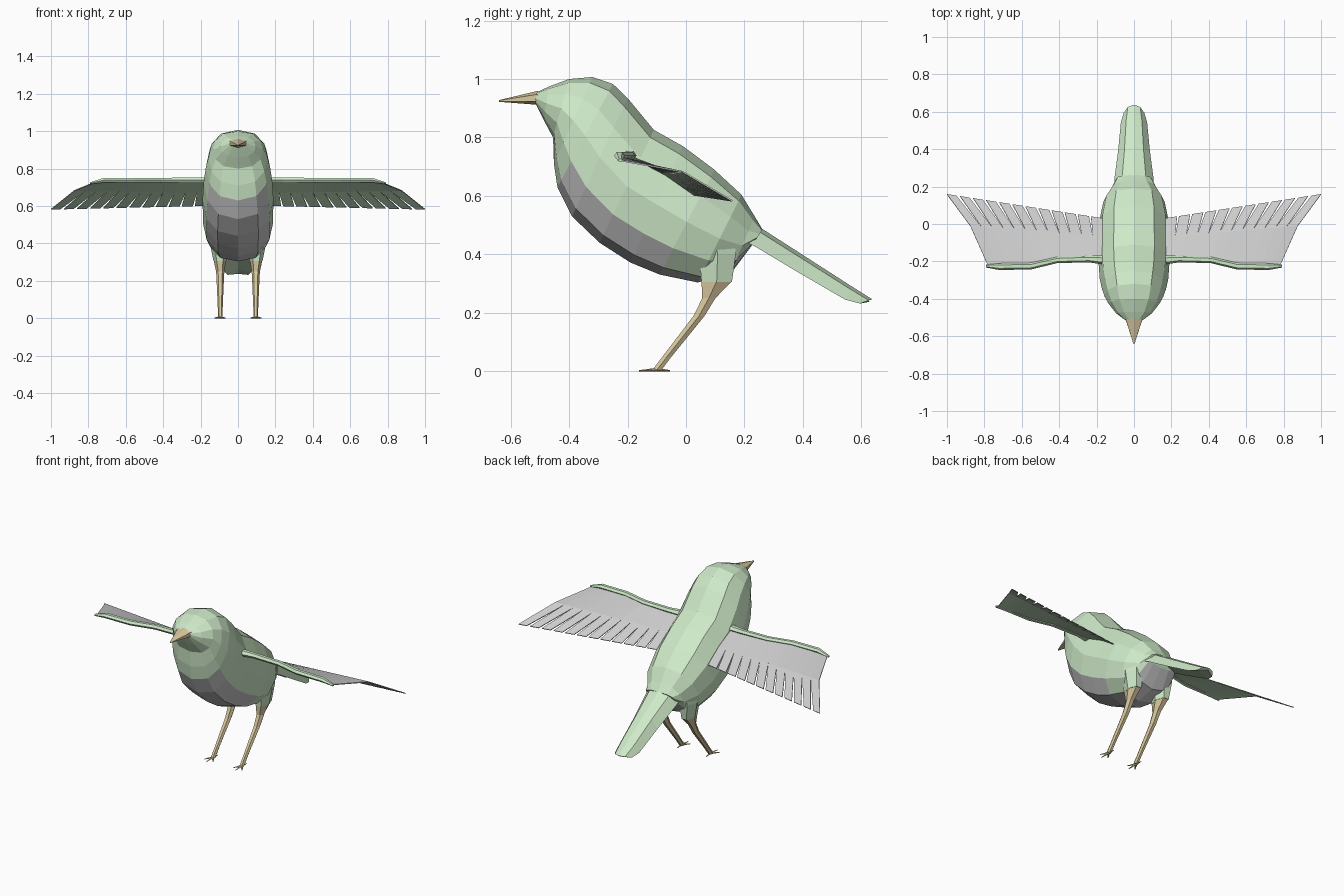
import bpy, bmesh, math
from mathutils import Vector

if "Cube" in bpy.data.objects:
    bpy.data.objects.remove(bpy.data.objects["Cube"])


def material(name, rgb):
    m = bpy.data.materials.new(name)
    m.diffuse_color = (*rgb, 1)
    m.use_nodes = True
    m.node_tree.nodes["Principled BSDF"].inputs["Base Color"].default_value = m.diffuse_color
    return m


GREEN = material("green", (0.62, 0.82, 0.58))
TAN = material("tan", (0.68, 0.57, 0.34))


def finish(name, bm, mats, mirror=False, recalc=True):
    if recalc:
        bmesh.ops.recalc_face_normals(bm, faces=bm.faces)
    me = bpy.data.meshes.new(name)
    bm.to_mesh(me)
    bm.free()
    for m in mats:
        me.materials.append(m)
    ob = bpy.data.objects.new(name, me)
    bpy.context.collection.objects.link(ob)
    if mirror:
        ob.modifiers.new("Mirror", "MIRROR").use_mirror_merge = False
    return ob


def loft(bm, rings, paint=None):
    """Skin a list of closed rings and cap both ends."""
    vs = [[bm.verts.new(p) for p in r] for r in rings]
    n = len(vs[0])
    for i in range(len(vs) - 1):
        for j in range(n):
            k = (j + 1) % n
            f = bm.faces.new((vs[i][j], vs[i][k], vs[i + 1][k], vs[i + 1][j]))
            if paint:
                f.material_index = paint(i, j)
    bm.faces.new(vs[0])
    bm.faces.new(vs[-1])


def slanted_ring(top, bottom, w, n=12, power=0.8):
    """Ring spanning a top and a bottom (y, z) point, w = half width."""
    t, b = Vector((0, *top)), Vector((0, *bottom))
    c, h = (t + b) / 2, (t - b) / 2
    pts = []
    for k in range(n):
        a = 2 * math.pi * k / n
        s = math.sin(a)
        pts.append(c + h * math.cos(a) + Vector((math.copysign(abs(s) ** power * w, s), 0, 0)))
    return pts


def flat_ring(x, y, z, rx, ry, n=6):
    return [(x + rx * math.cos(2 * math.pi * k / n),
             y + ry * math.sin(2 * math.pi * k / n), z) for k in range(n)]


# Body: top point, bottom point, half width, from face to tail root
BODY = [((-.515, .953), (-.515, .916), .045),
        ((-.47, .974), (-.487, .86), .095),
        ((-.40, 1.0), (-.455, .80), .135),
        ((-.32, 1.007), (-.452, .71), .158),
        ((-.25, .983), (-.44, .63), .172),
        ((-.20, .935), (-.39, .53), .183),
        ((-.11, .826), (-.296, .44), .19),
        ((-.01, .77), (-.19, .372), .188),
        ((.097, .69), (-.09, .331), .188),
        ((.19, .604), (.04, .304), .165),
        ((.235, .53), (.15, .33), .12),
        ((.262, .485), (.225, .43), .095)]


def belly(i, j):
    col = min(j, 11 - j)              # 0 = back, 5 = belly
    return 1 if (4 <= i <= 7 and col >= 4) or (i >= 8 and col == 5) or (i >= 9 and col >= 4) else 0


bm = bmesh.new()
loft(bm, [slanted_ring(*r) for r in BODY], belly)
finish("body", bm, [GREEN, None])

# Beak
bm = bmesh.new()
loft(bm, [slanted_ring((-.505, .96), (-.51, .912), .052, 6, 1),
          slanted_ring((-.64, .928), (-.64, .922), .004, 6, 1)])
finish("beak", bm, [TAN])

# Tail: arched strip, ridge point, side point, half width
TAIL = [((.20, .57), (.19, .45), .105), ((.26, .488), (.24, .425), .105),
        ((.40, .398), (.39, .335), .085), ((.56, .295), (.545, .245), .07),
        ((.638, .246), (.595, .232), .055)]
bm = bmesh.new()
rings = []
for (ty, tz), (sy, sz), w in TAIL:
    my, mz = sy + .7 * (ty - sy), sz + .8 * (tz - sz)
    rings.append([(-w, sy, sz), (-.6 * w, my, mz), (0, ty, tz), (.6 * w, my, mz),
                  (w, sy, sz), (0, ty - .01, sz + .4 * (tz - sz))])
loft(bm, rings)
finish("tail", bm, [GREEN])

# Wing arms
ARM = [(.14, -.195, .738, .026, .02), (.24, -.187, .738, .018, .016),
       (.41, -.192, .738, .017, .015), (.55, -.225, .738, .018, .015),
       (.72, -.228, .738, .018, .014), (.79, -.225, .722, .008, .006)]
bm = bmesh.new()
loft(bm, [[(x, y + ry * math.cos(k * math.pi / 3), z + rz * math.sin(k * math.pi / 3))
           for k in range(6)] for x, y, z, ry, rz in ARM])
finish("wing_arms", bm, [GREEN], True)

# Wing feathers: a sheet behind the arm that splits into fanned feathers
N = 12


def arm_y(x):
    return -.19 if x < .41 else max(-.225, -.19 - (x - .41) * .25)


def lerp(a, b, t):
    return Vector(a).lerp(Vector(b), t)


def lead(t):
    x = .16 + .62 * t
    return Vector((x, arm_y(x), .738 - .014 * t ** 6))


def mid(t):
    return lerp((.16, -.07, .675), (.875, -.01, .685), t)


def tip(t):
    return lerp((.16, .03, .605), (1.0, .16, .585), t)


bm = bmesh.new()
L = [bm.verts.new(lead(i / N)) for i in range(N + 1)]
M = [bm.verts.new(mid(i / N)) for i in range(N + 1)]
for i in range(N):
    bm.faces.new((L[i], L[i + 1], M[i + 1], M[i]))
    gap = .14 + .16 * i / N
    inner = bm.verts.new(tip((i + gap) / N))
    outer = bm.verts.new(tip((i + 1) / N))
    bm.faces.new((M[i], M[i + 1], outer, inner))
ob = finish("wing_feathers", bm, [None, GREEN], False, recalc=False)
sol = ob.modifiers.new("Thickness", "SOLIDIFY")
sol.thickness, sol.offset, sol.material_offset = .005, -1, 1
ob.modifiers.new("Mirror", "MIRROR").use_mirror_merge = False

# Thighs
bm = bmesh.new()
loft(bm, [flat_ring(.1, .10, .46, .055, .08), flat_ring(.1, .108, .40, .05, .072),
          flat_ring(.097, .105, .305, .034, .06)])
finish("thighs", bm, [GREEN], True)

# Legs
bm = bmesh.new()
loft(bm, [flat_ring(.097, .105, .308, .033, .06), flat_ring(.095, .078, .25, .022, .026),
          flat_ring(.095, .045, .19, .019, .022), flat_ring(.095, -.065, .05, .013, .018),
          flat_ring(.095, -.10, .004, .013, .018)])
finish("legs", bm, [TAN], True)

# Toes: three forward, one back
bm = bmesh.new()
for tx, ty in ((.096, -.16), (.125, -.14), (.067, -.14), (.096, -.055)):
    a, b = Vector((.096, -.10, .006)), Vector((tx, ty, .002))
    side = (b - a).cross(Vector((0, 0, 1))).normalized()
    up = Vector((0, 0, 1))
    loft(bm, [[p + side * r, p + up * h, p - side * r, p - up * h]
              for p, r, h in ((a, .009, .006), (b, .002, .002))])
finish("toes", bm, [TAN], True)
